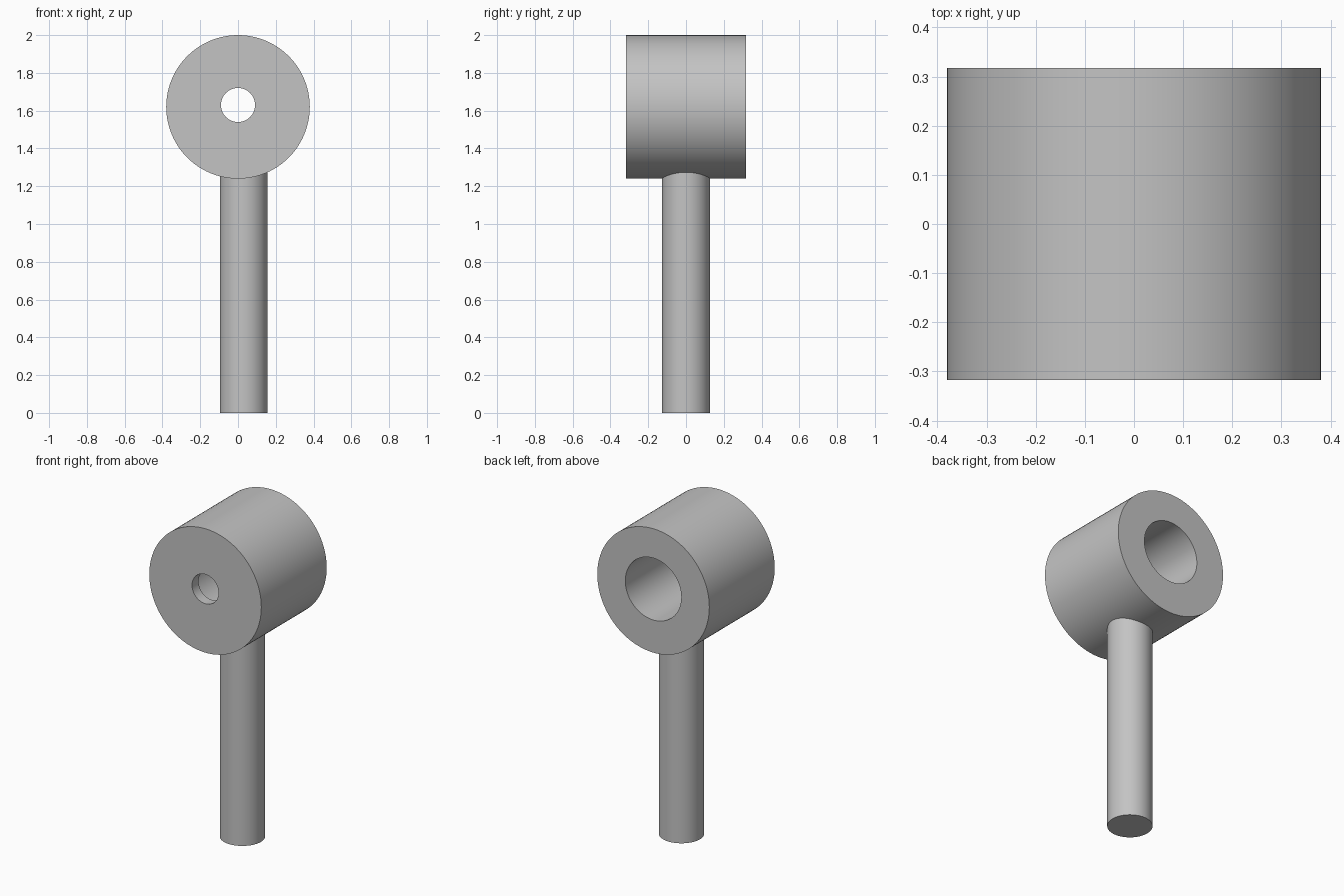
import bpy
import bmesh
from math import cos, sin, pi, radians
from mathutils import Vector

SEGMENTS = 96

cube = bpy.data.objects.get("Cube")
if cube:
    bpy.data.objects.remove(cube, do_unlink=True)

grey = bpy.data.materials.new("plain grey")
grey.use_nodes = True
colour = (0.55, 0.55, 0.55, 1)
grey.diffuse_color = colour
grey.node_tree.nodes["Principled BSDF"].inputs["Base Color"].default_value = colour


def lathe(name, rings, u, v, hollow):
    """Bridge circles given as (centre, radius) in the plane of u and v.
    A hollow part joins the last ring to the first; a solid one is capped."""
    bm = bmesh.new()
    loops = []
    for centre, radius in rings:
        loops.append([bm.verts.new(Vector(centre) + radius * (u * cos(a) + v * sin(a)))
                      for a in (2 * pi * i / SEGMENTS for i in range(SEGMENTS))])
    pairs = list(zip(loops, loops[1:]))
    if hollow:
        pairs.append((loops[-1], loops[0]))
    else:
        bm.faces.new(loops[0])
        bm.faces.new(loops[-1])
    for a, b in pairs:
        for i in range(SEGMENTS):
            j = (i + 1) % SEGMENTS
            bm.faces.new((a[i], a[j], b[j], b[i]))
    bmesh.ops.recalc_face_normals(bm, faces=bm.faces)
    mesh = bpy.data.meshes.new(name)
    bm.to_mesh(mesh)
    bm.free()
    mesh.materials.append(grey)
    obj = bpy.data.objects.new(name, mesh)
    bpy.context.collection.objects.link(obj)
    bpy.ops.object.select_all(action='DESELECT')
    obj.select_set(True)
    bpy.context.view_layer.objects.active = obj
    bpy.ops.object.shade_smooth_by_angle(angle=radians(30))
    return obj


X, Y, Z = Vector((1, 0, 0)), Vector((0, 1, 0)), Vector((0, 0, 1))

# Drum head: wide bore from the back, small hole through the front wall
half, step = 0.317, -0.254
drum_z, bore_z = 1.62, 1.63
lathe("drum_head", [
    ((0, -half, drum_z), 0.38),
    ((0, half, drum_z), 0.38),
    ((0, half, bore_z), 0.19),
    ((0, step, bore_z), 0.19),
    ((0, step, bore_z), 0.09),
    ((0, -half, bore_z), 0.09),
], X, Z, hollow=True)

# Shaft: slightly off centre, its top buried in the drum wall
lathe("shaft", [((0.03, 0, 0), 0.126), ((0.03, 0, 1.34), 0.126)], X, Y, hollow=False)
